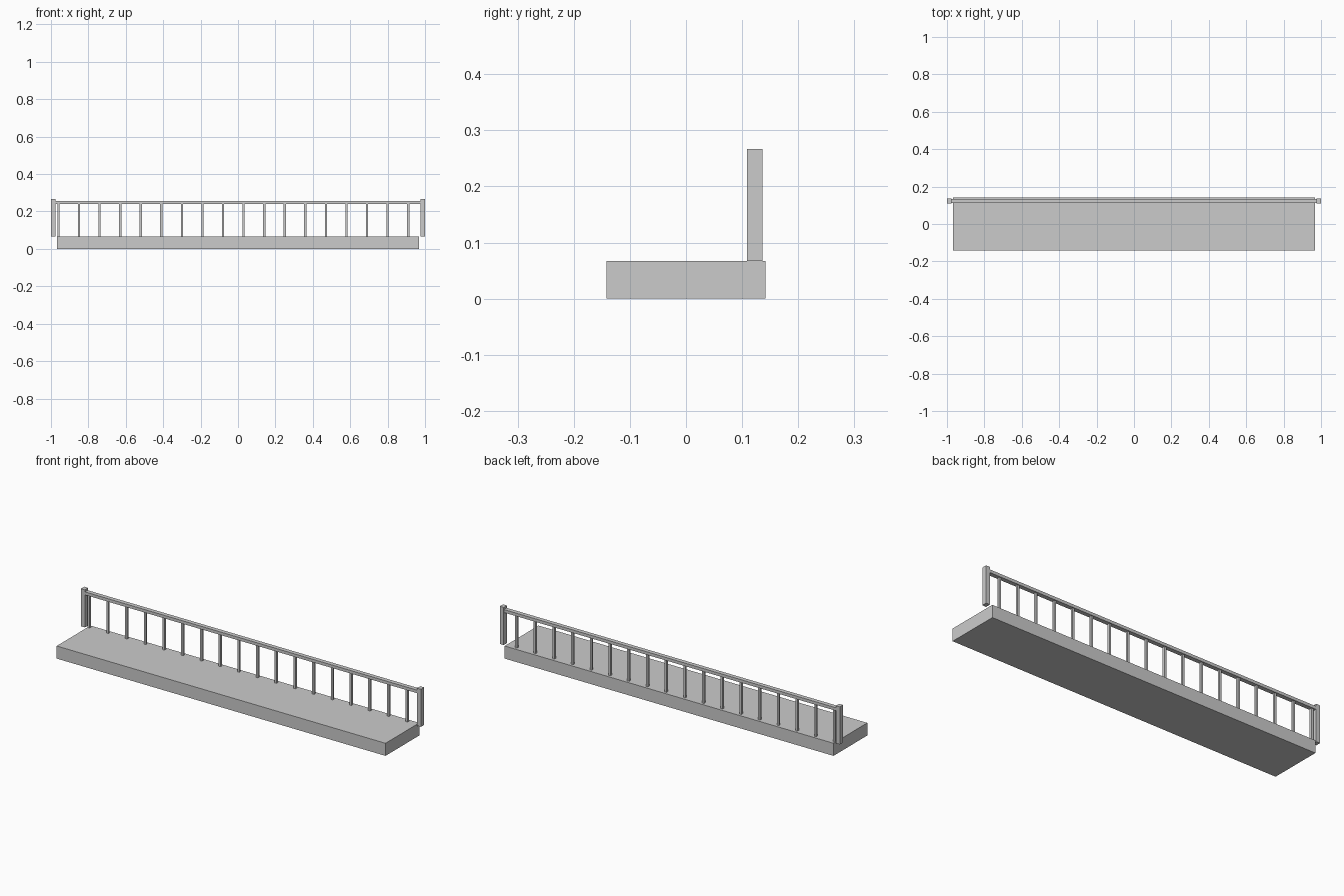
import bpy

if "Cube" in bpy.data.objects:
    bpy.data.objects.remove(bpy.data.objects["Cube"])


def box(name, x, y, z):
    """Box from (min, max) ranges on each axis."""
    bpy.ops.mesh.primitive_cube_add(
        size=1, location=[(a + b) / 2 for a, b in (x, y, z)])
    ob = bpy.context.object
    ob.name = name
    ob.scale = [b - a for a, b in (x, y, z)]
    bpy.ops.object.transform_apply(location=False, rotation=False, scale=True)
    return ob


DECK_TOP = 0.067
RAIL_Y = 0.1225

# Deck slab
box("deck_slab", (-0.967, 0.967), (-0.142, 0.142), (0, DECK_TOP))

# End posts, just outside the deck ends
for side, x in (("left", -0.9885), ("right", 0.9885)):
    box(side + "_post", (x - 0.0115, x + 0.0115),
        (RAIL_Y - 0.0135, RAIL_Y + 0.0135), (DECK_TOP, 0.267))

# Handrail between the posts
box("handrail", (-0.977, 0.977), (RAIL_Y - 0.0115, RAIL_Y + 0.0115), (0.239, 0.255))

# Evenly spaced balusters, starting at the left end
for i in range(18):
    x = -0.96 + i * 0.11
    box(f"baluster_{i + 1}", (x - 0.0058, x + 0.0058),
        (RAIL_Y - 0.0058, RAIL_Y + 0.0058), (DECK_TOP, 0.239))
